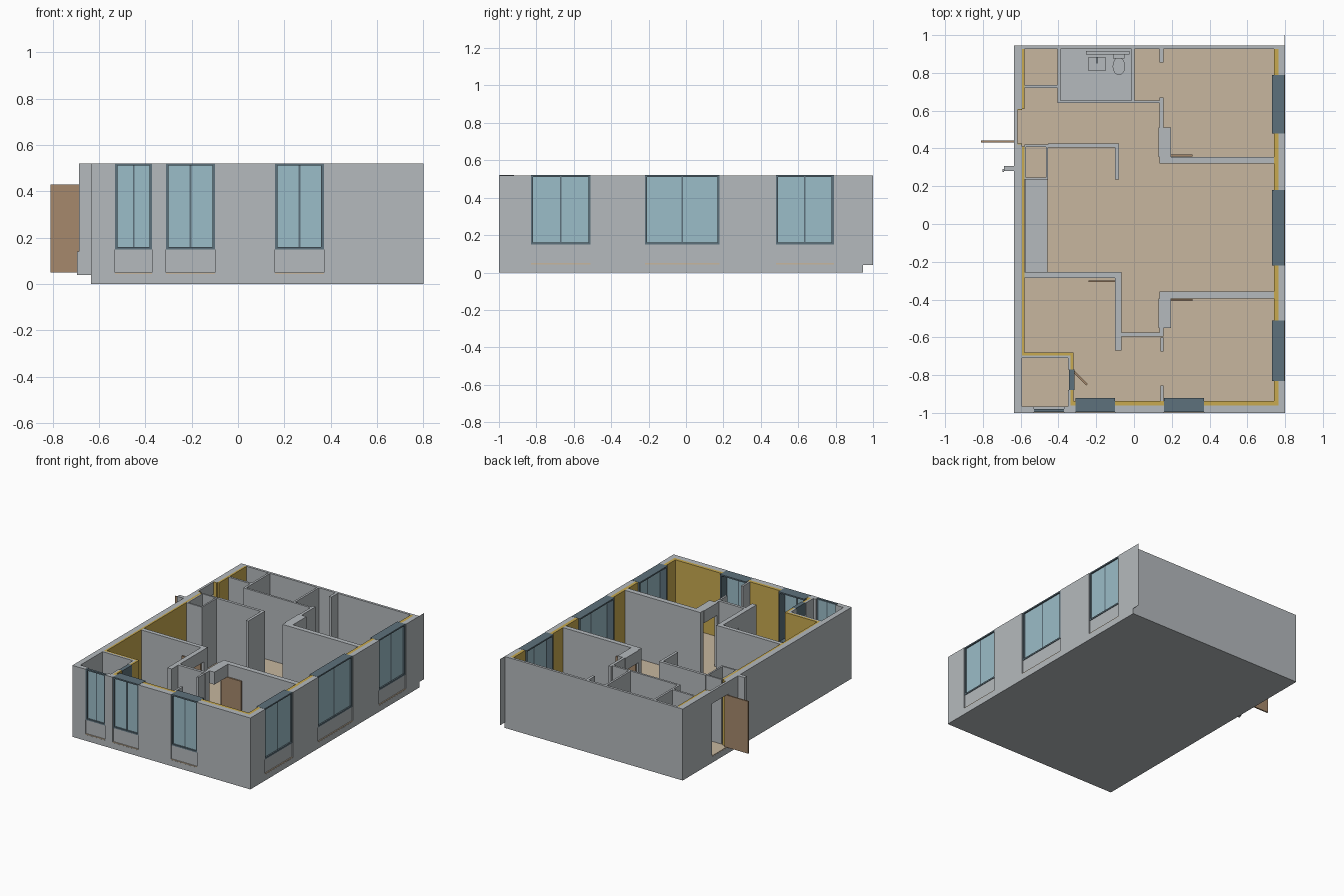
import bpy, bmesh, math
from mathutils import Matrix, Vector

if "Cube" in bpy.data.objects:
    bpy.data.objects.remove(bpy.data.objects["Cube"])


def colour(name, rgb):
    m = bpy.data.materials.new(name)
    m.diffuse_color = (*rgb, 1)
    m.use_nodes = True
    m.node_tree.nodes["Principled BSDF"].inputs["Base Color"].default_value = m.diffuse_color
    return m


GREY = colour("wall grey", (0.46, 0.49, 0.51))
TAN = colour("floor tan", (0.57, 0.47, 0.345))
YELLOW = colour("insulation yellow", (0.58, 0.40, 0.08))
SLATE = colour("frame slate", (0.11, 0.165, 0.20))
GLASS = colour("glass blue", (0.33, 0.51, 0.58))
BROWN = colour("door brown", (0.38, 0.25, 0.15))

FLOOR, SILL, HEAD, TOP = 0.05, 0.15, 0.43, 0.52


def finish(name, bm, mat):
    me = bpy.data.meshes.new(name)
    bm.to_mesh(me)
    bm.free()
    me.materials.append(mat)
    ob = bpy.data.objects.new(name, me)
    bpy.context.collection.objects.link(ob)
    return ob


def boxes(name, mat, items, z0=FLOOR, z1=TOP):
    """Boxes given as (x0, x1, y0, y1) or (x0, x1, y0, y1, z0, z1)."""
    bm = bmesh.new()
    for it in items:
        x0, x1, y0, y1, a, b = it if len(it) == 6 else (*it, z0, z1)
        m = Matrix.Translation(((x0 + x1) / 2, (y0 + y1) / 2, (a + b) / 2)) \
            @ Matrix.Diagonal((x1 - x0, y1 - y0, b - a, 1))
        bmesh.ops.create_cube(bm, size=1, matrix=m)
    return finish(name, bm, mat)


def oval(name, mat, x, y, rx, ry, z0, z1, taper=1.0):
    """Upright elliptical solid, narrower at its foot when taper < 1."""
    bm = bmesh.new()
    m = Matrix.Translation((x, y, (z0 + z1) / 2)) @ Matrix.Diagonal((rx, ry, z1 - z0, 1))
    bmesh.ops.create_cone(bm, cap_ends=True, segments=24, radius1=taper, radius2=1,
                          depth=1, matrix=m)
    ob = finish(name, bm, mat)
    bpy.context.view_layer.objects.active = ob
    ob.select_set(True)
    bpy.ops.object.shade_smooth_by_angle()
    ob.select_set(False)
    return ob


# Base slab and floors
boxes("base_slab", GREY, [(-0.635, 0.80, -1, 0.945, 0, 0.044)])
boxes("floor", TAN, [(-0.634, 0.799, -0.999, 0.944, 0.044, FLOOR)])
boxes("bathroom_floor", GREY, [(-0.39, -0.01, 0.655, 0.928, FLOOR, 0.054)])


# Facades: solid strips between openings, with recessed sill panels
def place(side, a0, a1, d0, d1, z0, z1):
    """Box from distance along a facade and depth behind its outer face."""
    if side == "front":
        return (a0, a1, -1 + d0, -1 + d1, z0, z1)
    return (0.80 - d1, 0.80 - d0, a0, a1, z0, z1)


def facade(side, a0, a1, openings, d0, d1, mat, name, recess):
    items, cur = [], a0
    for o0, o1 in openings:
        items.append(place(side, cur, o0, d0, d1, FLOOR - 0.006, TOP))
        items.append(place(side, o0, o1, d0 + recess, d1, FLOOR, SILL))
        cur = o1
    items.append(place(side, cur, a1, d0, d1, FLOOR - 0.006, TOP))
    boxes(name, mat, items)


front_open = [(-0.31, -0.10), (0.16, 0.37)]
east_open = [(-0.83, -0.51), (-0.22, 0.18), (0.48, 0.79)]
facade("front", -0.35, 0.80, front_open, 0, 0.04, GREY, "front_wall", 0.008)
facade("front", -0.635, -0.35, [(-0.53, -0.37)], 0, 0.035, GREY, "loggia_front_wall", 0.008)
facade("east", -1, 0.945, east_open, 0, 0.036, GREY, "east_wall", 0.008)
facade("front", -0.32, 0.764, front_open, 0.04, 0.062, YELLOW, "front_insulation", 0)
facade("east", -0.938, 0.927, east_open, 0.036, 0.058, YELLOW, "east_insulation", 0)


def window(name, side, a0, a1, depth):
    """Two-pane window with a deep surround."""
    f, e, mid = 0.011, 0.004, (a0 + a1) / 2
    boxes(name + "_frame", SLATE, [
        place(side, a0, a0 + f, e, depth, SILL, TOP),
        place(side, a1 - f, a1, e, depth, SILL, TOP),
        place(side, a0, a1, e, depth, SILL, SILL + f),
        place(side, a0, a1, e, depth, TOP - 0.009, TOP + 0.001),
        place(side, mid - 0.004, mid + 0.004, e + 0.008, e + 0.016, SILL, TOP - 0.005)])
    boxes(name + "_glass", GLASS, [
        place(side, a0 + 0.005, a1 - 0.005, e + 0.010, e + 0.014, SILL + 0.005, TOP - 0.005)])


window("loggia_window", "front", -0.53, -0.37, 0.02)
for i, (a, b) in enumerate(front_open):
    window(f"front_window_{i + 1}", "front", a, b, 0.08)
for i, (a, b) in enumerate(east_open):
    window(f"east_window_{i + 1}", "east", a, b, 0.07)

# Back and west walls, entry lintel, thin outer fin and outside stub
boxes("back_wall", GREY, [(-0.635, 0.80, 0.927, 0.945)], FLOOR - 0.006)
boxes("west_wall", GREY, [(-0.635, -0.594, 0.61, 0.93), (-0.635, -0.594, -0.966, 0.42)],
      FLOOR - 0.006)
boxes("entry_lintel", GREY, [(-0.635, -0.618, 0.42, 0.61)], HEAD)
boxes("corner_fin", GREY, [(0.798, 0.80, 0.944, 1.0)], 0.04)
boxes("outside_stub", GREY, [(-0.687, -0.634, 0.28, 0.308),
                             (-0.695, -0.687, 0.276, 0.29, 0.04, 0.14)], 0.04)
boxes("west_insulation", YELLOW, [
    (-0.594, -0.580, 0.61, 0.927), (-0.618, -0.594, 0.603, 0.61),
    (-0.594, -0.580, -0.68, 0.41), (-0.618, -0.594, 0.42, 0.427)])

# Loggia enclosure with its insulation
boxes("loggia_walls", GREY, [
    (-0.60, -0.335, -0.71, -0.695), (-0.35, -0.335, -0.77, -0.70),
    (-0.35, -0.335, -0.97, -0.88)])
boxes("loggia_insulation", YELLOW, [
    (-0.594, -0.32, -0.695, -0.68), (-0.335, -0.32, -0.77, -0.695),
    (-0.335, -0.32, -0.96, -0.88)])
boxes("loggia_door_head", SLATE, [(-0.345, -0.315, -0.88, -0.77)], HEAD)

# Partitions around the bathroom, store and hall
boxes("north_partitions", GREY, [
    (-0.585, -0.40, 0.72, 0.735),
    (-0.405, -0.39, 0.64, 0.93), (-0.012, 0.003, 0.64, 0.93),
    (-0.405, 0.155, 0.64, 0.655), (0.135, 0.155, 0.51, 0.67),
    (0.135, 0.155, 0.855, 0.93), (0.135, 0.742, 0.32, 0.355)])
boxes("hall_partitions", GREY, [
    (-0.455, -0.08, 0.405, 0.425), (-0.10, -0.08, 0.235, 0.41)])
boxes("closet", GREY, [
    (-0.58, -0.455, 0.235, 0.247), (-0.58, -0.455, 0.408, 0.42),
    (-0.58, -0.572, 0.235, 0.42), (-0.467, -0.455, 0.235, 0.42)])
boxes("kitchen_counter", GREY, [(-0.578, -0.457, -0.255, 0.235)], FLOOR, 0.21)

# Partitions of the southern rooms
boxes("south_partitions", GREY, [
    (-0.58, -0.065, -0.285, -0.255), (-0.10, -0.065, -0.67, -0.46),
    (-0.10, -0.065, -0.30, -0.285), (-0.065, 0.155, -0.595, -0.575),
    (0.14, 0.155, -0.675, -0.60), (0.14, 0.155, -0.94, -0.855),
    (0.135, 0.742, -0.395, -0.357), (0.135, 0.155, -0.58, -0.55)])
boxes("door_lintels", GREY, [
    (0.13, 0.195, 0.355, 0.51), (0.13, 0.195, -0.55, -0.395),
    (-0.10, -0.065, -0.46, -0.30)], HEAD)


# Open door leaves, each swung from its hinge
def leaf(name, x, y, length, angle):
    ob = boxes(name, BROWN, [(0, length, -0.005, 0.005, FLOOR, HEAD)])
    ob.location = Vector((x, y, 0))
    ob.rotation_euler.z = math.radians(angle)


leaf("entry_door", -0.62, 0.437, 0.19, 180)
leaf("north_room_door", 0.15, 0.363, 0.16, 0)
leaf("south_room_door", 0.15, -0.403, 0.16, 0)
leaf("west_room_door", -0.085, -0.303, 0.155, 180)
leaf("loggia_door", -0.32, -0.78, 0.10, -45)

# Bathroom fittings
boxes("service_ledge", GREY, [(-0.255, -0.025, 0.897, 0.915)], FLOOR, 0.27)
boxes("basin", GREY, [(-0.24, -0.15, 0.81, 0.885)], 0.17, 0.20)
oval("basin_bowl", GREY, -0.195, 0.84, 0.038, 0.026, 0.12, 0.203, 0.5)
boxes("basin_tap", SLATE, [(-0.198, -0.192, 0.85, 0.885)], 0.205, 0.215)
oval("toilet_bowl", GREY, -0.08, 0.835, 0.033, 0.047, FLOOR, 0.125, 0.55)
oval("toilet_lid", GREY, -0.08, 0.833, 0.025, 0.038, 0.125, 0.13)
boxes("toilet_tank", GREY, [(-0.11, -0.05, 0.875, 0.897)], 0.10, 0.20)
